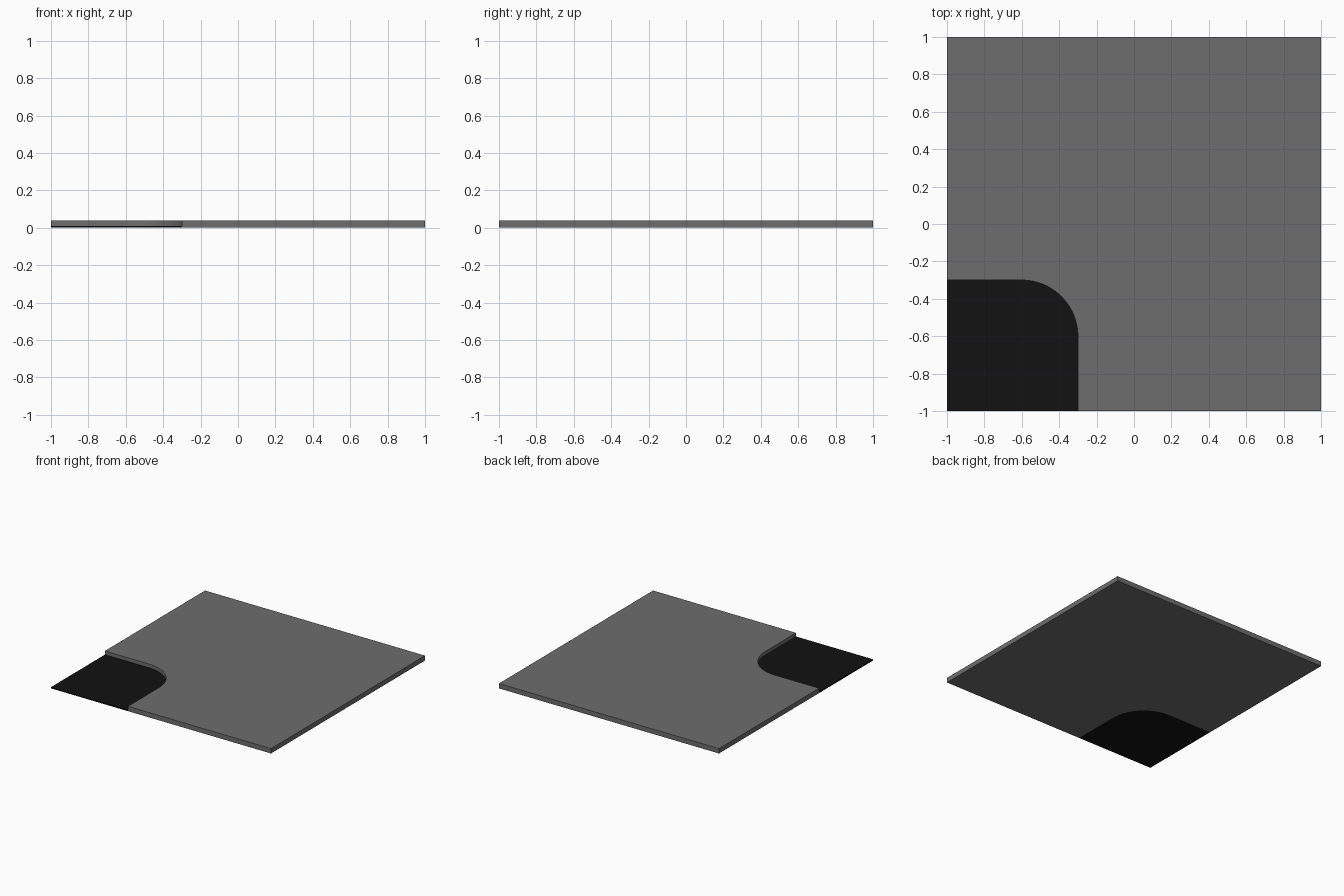
import bpy, bmesh, math

if "Cube" in bpy.data.objects:
    bpy.data.objects.remove(bpy.data.objects["Cube"])

ROAD_EDGE = -0.3    # where the curb meets the road
RADIUS = 0.3        # rounded curb corner
STEPS = 24


def arc():
    """Curb corner, from the vertical edge round to the horizontal edge."""
    c = ROAD_EDGE - RADIUS
    return [(c + RADIUS * math.cos(a), c + RADIUS * math.sin(a))
            for a in (math.pi / 2 * i / STEPS for i in range(STEPS + 1))]


def extruded(name, outline, height, grey):
    """Solid plate standing on z = 0 with the given outline."""
    bm = bmesh.new()
    face = bm.faces.new([bm.verts.new((x, y, 0)) for x, y in outline])
    top = bmesh.ops.extrude_face_region(bm, geom=[face], use_keep_orig=True)
    moved = [v for v in top["geom"] if isinstance(v, bmesh.types.BMVert)]
    bmesh.ops.translate(bm, verts=moved, vec=(0, 0, height))
    bmesh.ops.recalc_face_normals(bm, faces=bm.faces[:])
    mesh = bpy.data.meshes.new(name)
    bm.to_mesh(mesh)
    bm.free()
    obj = bpy.data.objects.new(name, mesh)
    bpy.context.collection.objects.link(obj)
    mat = bpy.data.materials.new(name)
    mat.diffuse_color = (grey, grey, grey, 1)
    mat.use_nodes = True
    mat.node_tree.nodes["Principled BSDF"].inputs["Base Color"].default_value = mat.diffuse_color
    mesh.materials.append(mat)
    bpy.ops.object.select_all(action='DESELECT')
    obj.select_set(True)
    bpy.context.view_layer.objects.active = obj
    bpy.ops.object.shade_smooth_by_angle(angle=math.radians(30))
    return obj


# Raised pavement slab with the road corner left out
extruded("pavement",
         [(ROAD_EDGE, -1), (1, -1), (1, 1), (-1, 1), (-1, ROAD_EDGE)]
         + arc()[::-1], 0.04, 0.155)

# Thin dark road surface filling the corner
extruded("road",
         [(-1, -1), (ROAD_EDGE, -1)] + arc() + [(-1, ROAD_EDGE)],
         0.01, 0.006)
